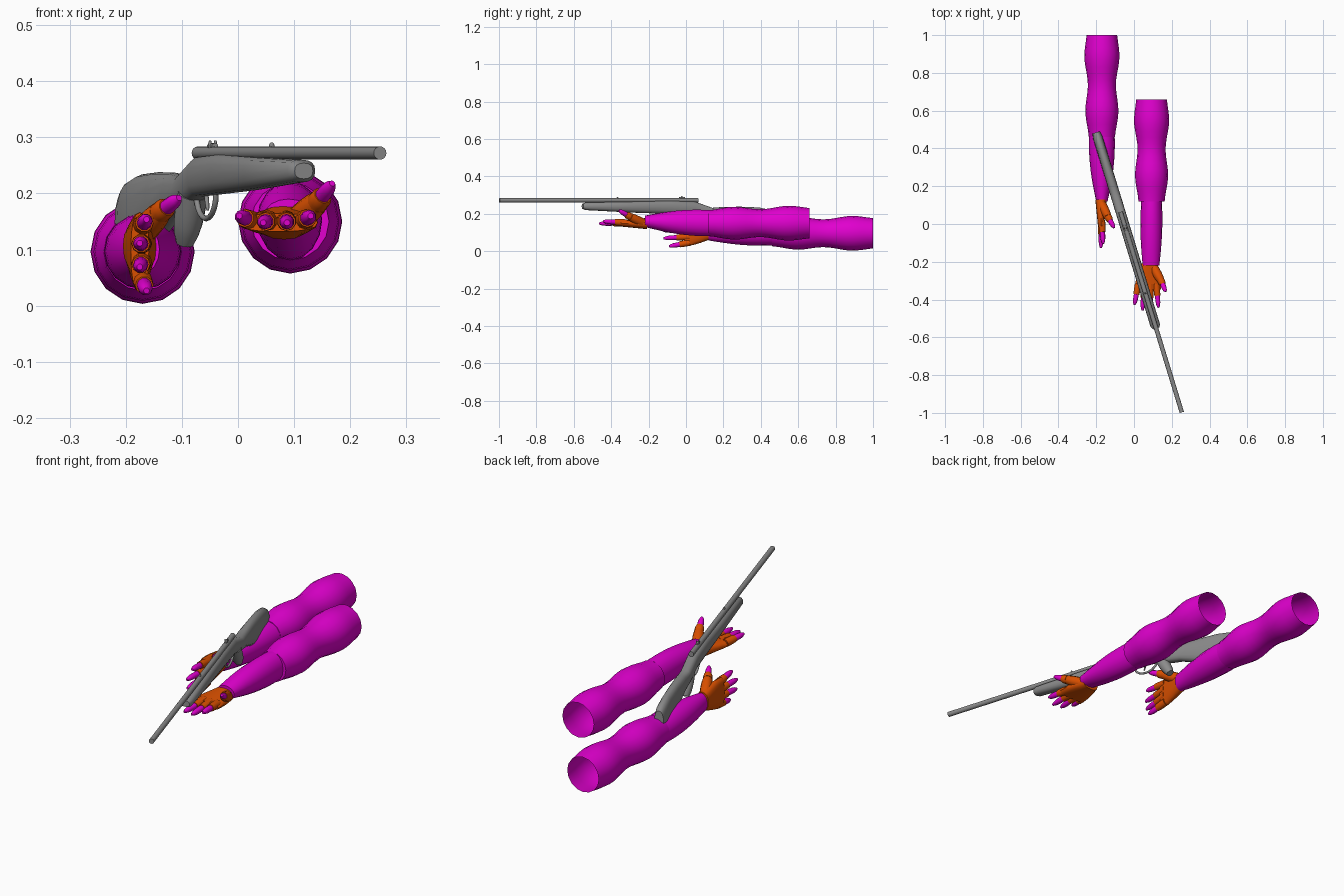
import bpy, bmesh
from math import sin, cos, pi, tau, copysign, radians
from mathutils import Matrix, Vector

cube = bpy.data.objects.get("Cube")
if cube:
    bpy.data.objects.remove(cube)


def material(name, red, green, blue):
    mat = bpy.data.materials.new(name)
    mat.use_nodes = True
    mat.diffuse_color = (red, green, blue, 1)
    shader = mat.node_tree.nodes["Principled BSDF"]
    shader.inputs["Base Color"].default_value = mat.diffuse_color
    return mat


MAGENTA = material("magenta", 0.75, 0, 0.62)
ORANGE = material("orange", 0.7, 0.08, 0)
GRAY = material("gray", 0.26, 0.26, 0.26)


def blend(start, end, factor):
    return start + (end - start) * factor


def steps(count):
    """Evenly spaced factors from nought to one."""
    return [index / (count - 1) for index in range(count)]


def line(start, end, count=6):
    return [Vector(start).lerp(Vector(end), factor) for factor in steps(count)]


def skin(name, mat, rings, matrix, closed):
    """Skin a list of point rings into one smooth mesh."""
    bm = bmesh.new()
    loops = [[bm.verts.new(matrix @ point) for point in ring] for ring in rings]
    for near, far in zip(loops, loops[1:]):
        for index in range(len(near)):
            bm.faces.new((near[index - 1], near[index], far[index], far[index - 1]))
    if closed:
        bm.faces.new(loops[0])
        bm.faces.new(loops[-1])
    bmesh.ops.recalc_face_normals(bm, faces=bm.faces)
    mesh = bpy.data.meshes.new(name)
    bm.to_mesh(mesh)
    bm.free()
    mesh.materials.append(mat)
    part = bpy.data.objects.new(name, mesh)
    bpy.context.collection.objects.link(part)
    bpy.ops.object.select_all(action='DESELECT')
    part.select_set(True)
    bpy.context.view_layer.objects.active = part
    bpy.ops.object.shade_smooth_by_angle(angle=radians(40))


def loft(name, mat, sections, matrix, square=1, closed=True, sides=16):
    """Each section is its centre, half width and half height, facing along y."""
    def bulge(value):
        return copysign(abs(value) ** square, value)

    angles = [tau * index / sides for index in range(sides)]
    rings = [[Vector(centre) + Vector((width * bulge(cos(angle)), 0, height * bulge(sin(angle))))
              for angle in angles] for centre, width, height in sections]
    skin(name, mat, rings, matrix, closed)


def rod(name, mat, points, radius, taper, matrix, sides=10):
    """Round rod along points; taper narrows its far end."""
    rings = []
    for index, factor in enumerate(steps(len(points))):
        ahead = points[min(index + 1, len(points) - 1)]
        direction = ahead - points[max(index - 1, 0)]
        across = direction.cross(Vector((1, 0, 0))).normalized()
        upward = direction.cross(across).normalized()
        size = radius * (1 - taper * factor ** 4)
        rings.append([points[index] + size * (across * cos(tau * corner / sides)
                                              + upward * sin(tau * corner / sides))
                      for corner in range(sides)])
    skin(name, mat, rings, matrix, True)


# Arms: a sleeve with two soft bulges and a turned-in cuff, then a tapering forearm
def arm(side, shoulder, elbow_size, wrist, wrist_size):
    cuff = shoulder + Vector((0, -0.54, 0))
    sleeve = []
    for factor in steps(17):
        radius = 0.087 - 0.01 * factor + 0.008 * sin(tau * (1.85 * factor - 0.14))
        sleeve.append((shoulder.lerp(cuff, factor), radius, radius))
    lip_width, lip_height = elbow_size
    sleeve.append((cuff, lip_width, lip_height))
    loft(side + "_upper_sleeve", MAGENTA, sleeve, Matrix(), closed=False)

    forearm = []
    for factor in steps(9):
        ease = factor ** 1.5
        swell = 0.006 * sin(pi * factor)
        forearm.append((cuff.lerp(wrist, factor),
                        blend(elbow_size[0], wrist_size[0], ease) + swell,
                        blend(elbow_size[1], wrist_size[1], ease) + swell))
    loft(side + "_forearm", MAGENTA, forearm, Matrix())


arm("left", Vector((0.093, 0.66, 0.15)), (0.055, 0.07), Vector((0.09, -0.22, 0.16)), (0.044, 0.03))
arm("right", Vector((-0.17, 1, 0.096)), (0.068, 0.066), Vector((-0.17, 0.12, 0.1)), (0.03, 0.042))


# Hands: local x toward the thumb, y out to the fingertips, z out of the palm
def hand(side, matrix):
    palm = []
    for factor in steps(6):
        spread = sin(pi / 2 * factor)
        palm.append(((-0.01 * factor, 0.14 * factor, 0),
                     blend(0.042, 0.07, spread), blend(0.03, 0.016, factor)))
    loft(side + "_glove", ORANGE, palm, matrix, square=0.8)

    for index, label in enumerate(("little", "ring", "middle", "index")):
        sideways = 0.04 * index - 0.075
        arch = sin(pi * index / 3)
        knuckle = Vector((sideways * 0.8, 0.11, 0.004))
        tip = Vector((sideways * 1.06, 0.22 + 0.03 * arch + 0.005 * index, 0.012 - 0.014 * arch))
        middle = knuckle.lerp(tip, 0.5)
        rod(f"{side}_{label}_glove_finger", ORANGE, line(knuckle, middle), 0.018, 0.1, matrix)
        rod(f"{side}_{label}_fingertip", MAGENTA, line(middle, tip), 0.0135, 0.6, matrix)

    palm_heel, thumb_joint, thumb_end = (0.02, 0.02, 0), (0.06, 0.09, 0.036), (0.086, 0.15, 0.07)
    rod(side + "_thumb_base", ORANGE, line(palm_heel, thumb_joint), 0.025, 0.2, matrix)
    thumb = line(thumb_joint, thumb_end, 9)
    rod(side + "_thumb_glove", ORANGE, thumb[:4], 0.02, 0.2, matrix)
    rod(side + "_thumb_tip", MAGENTA, thumb[2:], 0.014, 0.6, matrix)


# The right hand is the left one mirrored, with its thumb turned upward
LEFT_HAND = Matrix.Translation((0.082, -0.208, 0.148)) @ Matrix.Diagonal((1, -1, 1, 1))
SWAP = Matrix(((0, 0, 1), (0, -1, 0), (1, 0, 0))).to_4x4()
hand("left", LEFT_HAND)
hand("right", Matrix.Translation((-0.175, 0.13, 0.106)) @ SWAP)

# Long gun: local y runs from the butt to the muzzle
GUN = Matrix.Translation((-0.2, 0.485, 0)) @ Matrix.Rotation(radians(197), 4, 'Z')


def stock_section(along, centre, height, width=0.026):
    return (0, along, centre), width, height


loft("gun_stock", GRAY, [
    stock_section(0, 0.143, 0.06, width=0.021),
    stock_section(0.03, 0.15, 0.07),
    stock_section(0.1, 0.156, 0.078),
    stock_section(0.2, 0.178, 0.06),
    stock_section(0.3, 0.197, 0.04),
    stock_section(0.36, 0.2, 0.032),
    stock_section(0.46, 0.23, 0.036),
    stock_section(0.6, 0.235, 0.036),
    stock_section(0.8, 0.236, 0.03),
    stock_section(1.07, 0.24, 0.02),
    stock_section(1.085, 0.24, 0.014, width=0.017)], GUN, square=0.8)
rod("gun_grip", GRAY, line((0, 0.41, 0.2), (0, 0.36, 0.112)), 0.027, 0.4, GUN, sides=14)
rod("gun_barrel", GRAY, line((0, 0.44, 0.272), (0, 1.55, 0.272)), 0.0118, 0, GUN, sides=16)

# Trigger guard as a half loop under the receiver
guard = [Vector((0, 0.49 - 0.06 * cos(pi * factor), 0.2 - 0.045 * sin(pi * factor)))
         for factor in steps(11)]
rod("trigger_guard", GRAY, guard, 0.005, 0, GUN)
rod("trigger", GRAY, line((0, 0.49, 0.2), (0, 0.5, 0.17)), 0.004, 0.4, GUN)

# Sights on top of the barrel
rod("rear_sight_base", GRAY, line((0, 0.515, 0.284), (0, 0.545, 0.284)), 0.006, 0, GUN)
for side, offset in (("left", 0.005), ("right", -0.005)):
    ear = line((offset, 0.53, 0.28), (offset, 0.53, 0.294))
    rod("rear_sight_" + side + "_ear", GRAY, ear, 0.003, 0.3, GUN)
rod("front_sight", GRAY, line((0, 0.89, 0.28), (0, 0.89, 0.291)), 0.005, 0.6, GUN)
